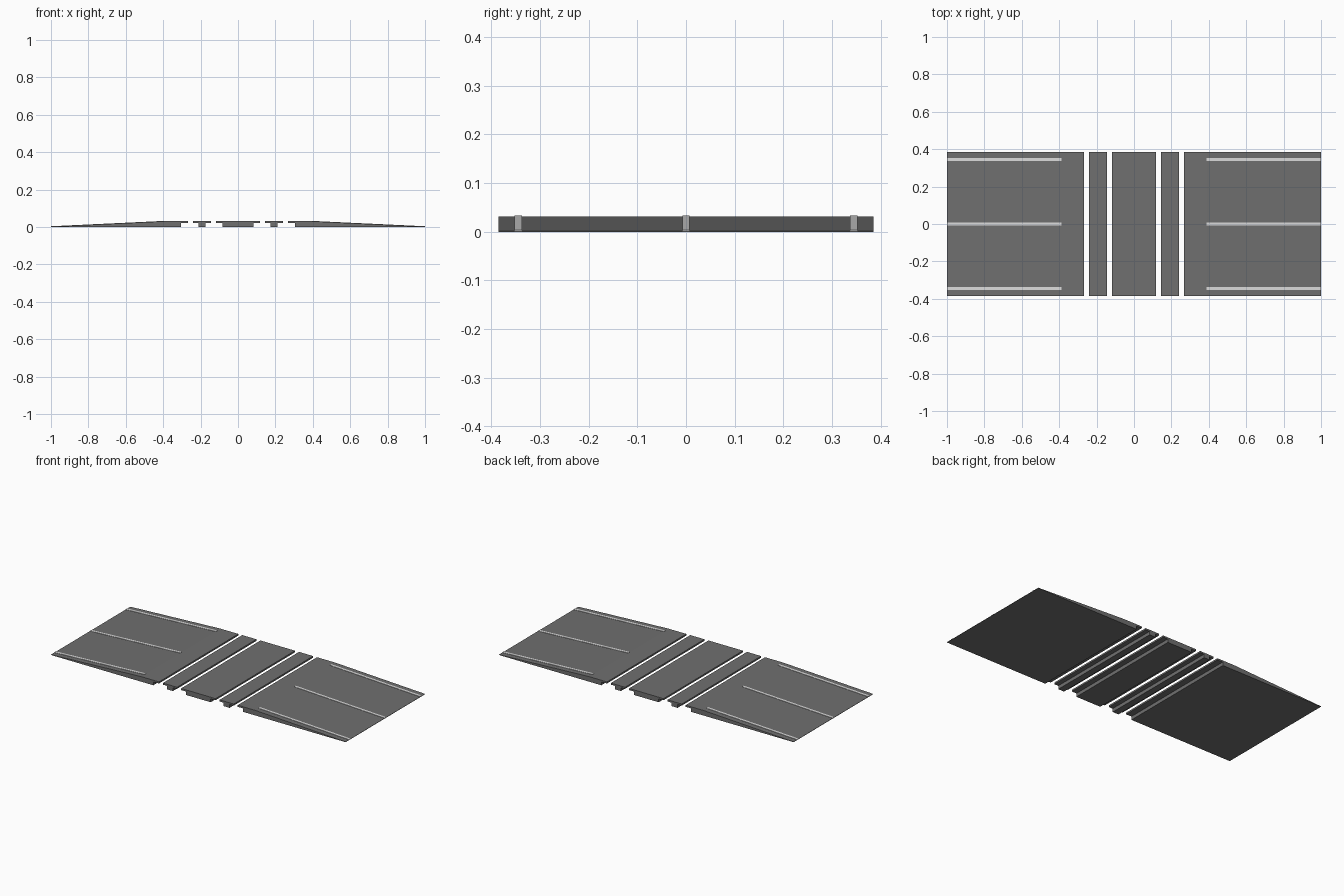
import bpy, bmesh

if "Cube" in bpy.data.objects:
    bpy.data.objects.remove(bpy.data.objects["Cube"])

W = 0.385      # half width of the road in y
TOP = 0.031    # height of the flat deck
LIP = 0.021    # underside of the overhanging lips
EDGE = 0.002   # thickness at the ramp toe


def material(name, v):
    m = bpy.data.materials.new(name)
    m.diffuse_color = (v, v, v, 1)
    m.use_nodes = True
    m.node_tree.nodes["Principled BSDF"].inputs["Base Color"].default_value = m.diffuse_color
    return m


asphalt = material("asphalt grey", 0.16)
paint = material("pale road paint", 0.72)


def extrude(name, profile, y0, y1, mat):
    """Extrude an x-z profile along y."""
    bm = bmesh.new()
    f = bm.faces.new([bm.verts.new((x, y0, z)) for x, z in profile])
    r = bmesh.ops.extrude_face_region(bm, geom=[f])
    vs = [g for g in r["geom"] if isinstance(g, bmesh.types.BMVert)]
    bmesh.ops.translate(bm, verts=vs, vec=(0, y1 - y0, 0))
    bmesh.ops.recalc_face_normals(bm, faces=bm.faces)
    me = bpy.data.meshes.new(name)
    bm.to_mesh(me)
    bm.free()
    me.materials.append(mat)
    ob = bpy.data.objects.new(name, me)
    bpy.context.collection.objects.link(ob)


def tee(c, half_top, half_stem):
    """T-shaped section: wide deck over a narrower foot."""
    return [(c - half_stem, 0), (c + half_stem, 0), (c + half_stem, LIP),
            (c + half_top, LIP), (c + half_top, TOP), (c - half_top, TOP),
            (c - half_top, LIP), (c - half_stem, LIP)]


# centre panel between the rails
extrude("centre_panel", tee(0, 0.117, 0.084), -W, W, asphalt)

for s, side in ((-1, "left"), (1, "right")):
    # narrow strip beside each rail slot
    extrude(side + "_strip", tee(s * 0.1925, 0.048, 0.02), -W, W, asphalt)
    # approach ramp with a lip at the inner end
    ramp = [(1, 0), (1, EDGE), (0.39, TOP), (0.267, TOP),
            (0.267, LIP), (0.305, LIP), (0.305, 0)]
    extrude(side + "_ramp", [(s * x, z) for x, z in ramp], -W, W, asphalt)
    # painted lines lying on the slope
    line = [(1, EDGE), (1, EDGE + 0.002), (0.387, TOP + 0.002), (0.387, TOP)]
    for y, label in ((-0.345, "front"), (0, "middle"), (0.345, "back")):
        extrude(f"{side}_{label}_line", [(s * x, z) for x, z in line],
                y - 0.0075, y + 0.0075, paint)
